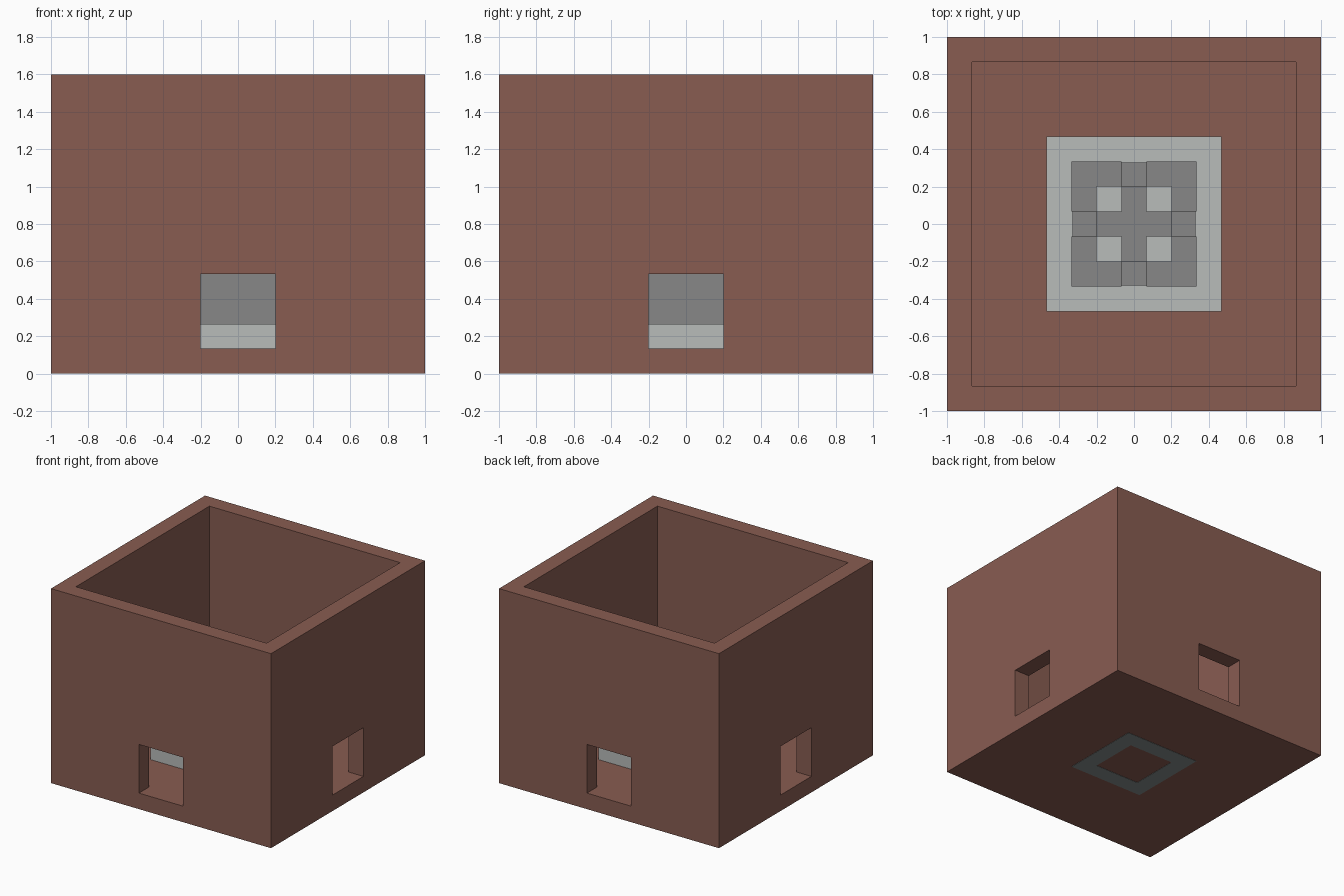
import bpy, bmesh
from mathutils import Matrix

old = bpy.data.objects.get("Cube")
if old:
    bpy.data.objects.remove(old, do_unlink=True)

U = 2 / 15          # wall thickness, the unit everything is built on
LIFT = 0.002        # body underside sits just above the base plate


def material(name, rgb):
    m = bpy.data.materials.new(name)
    m.use_nodes = True
    color = (*rgb, 1)
    m.diffuse_color = color
    m.node_tree.nodes["Principled BSDF"].inputs["Base Color"].default_value = color
    return m


brick = material("brick_brown", (0.246, 0.107, 0.083))
pale = material("pale_grey", (0.485, 0.503, 0.491))
stone = material("stone_grey", (0.242, 0.242, 0.242))
slate = material("slate_grey", (0.23, 0.26, 0.255))


def prism(name, outline, z0, z1, mat):
    """Extrude a flat outline from z0 to z1."""
    bm = bmesh.new()
    face = bm.faces.new([bm.verts.new((x, y, z0)) for x, y in outline])
    ext = bmesh.ops.extrude_face_region(bm, geom=[face])
    top = [v for v in ext["geom"] if isinstance(v, bmesh.types.BMVert)]
    bmesh.ops.translate(bm, verts=top, vec=(0, 0, z1 - z0))
    bmesh.ops.recalc_face_normals(bm, faces=bm.faces[:])
    me = bpy.data.meshes.new(name)
    bm.to_mesh(me)
    bm.free()
    me.materials.append(mat)
    ob = bpy.data.objects.new(name, me)
    bpy.context.collection.objects.link(ob)
    return ob


def rect(x0, x1, y0, y1):
    return [(x0, y0), (x1, y0), (x1, y1), (x0, y1)]


def square(r):
    return rect(-r, r, -r, r)


def cut(target, cutter):
    mod = target.modifiers.new("cut", "BOOLEAN")
    mod.operation = "DIFFERENCE"
    mod.solver = "EXACT"
    mod.object = cutter
    bpy.context.view_layer.objects.active = target
    bpy.ops.object.modifier_apply(modifier=mod.name)
    bpy.data.objects.remove(cutter, do_unlink=True)


def four_around(name, outline, z0, z1, mat):
    """Repeat a prism at quarter turns about the centre."""
    for i, side in enumerate(("front", "left", "back", "right")):
        ob = prism(f"{side}_{name}", outline, z0, z1, mat)
        ob.data.transform(Matrix.Rotation(i * 1.5707963, 4, "Z"))


# Open box with a window through each wall
walls = prism("outer_walls", square(1), LIFT, 12 * U, brick)
cut(walls, prism("cavity_cutter", square(1 - U), U, 2, brick))
w = 1.5 * U
cut(walls, prism("window_cutter_x", rect(-2, 2, -w, w), U, 4 * U, brick))
cut(walls, prism("window_cutter_y", rect(-w, w, -2, 2), U, 4 * U, brick))

# Square frame set into the underside
r0, r1 = 1.5 * U, 2.5 * U
four_around("base_frame", [(-r1, -r1), (r1, -r1), (r0, -r0), (-r0, -r0)],
            0, LIFT + 0.004, slate)

# Pale slab on the floor
prism("hearth_slab", square(3.5 * U), U, 2 * U, pale)

# Stone core: corner pillars, panels between them and a cross inside
h = 0.5 * U
corner = [(h, -r1), (r1, -r1), (r1, -h), (r0, -h), (r0, -r0), (h, -r0)]
four_around("corner_pillar", corner, 2 * U, 5 * U, stone)
four_around("side_panel", rect(-h, h, -r1 + 0.005, -r0), 2 * U, 4.5 * U, stone)
cross = [(-r0, -h), (-h, -h), (-h, -r0), (h, -r0), (h, -h), (r0, -h),
         (r0, h), (h, h), (h, r0), (-h, r0), (-h, h), (-r0, h)]
prism("inner_cross", cross, 2 * U, 4 * U, stone)
